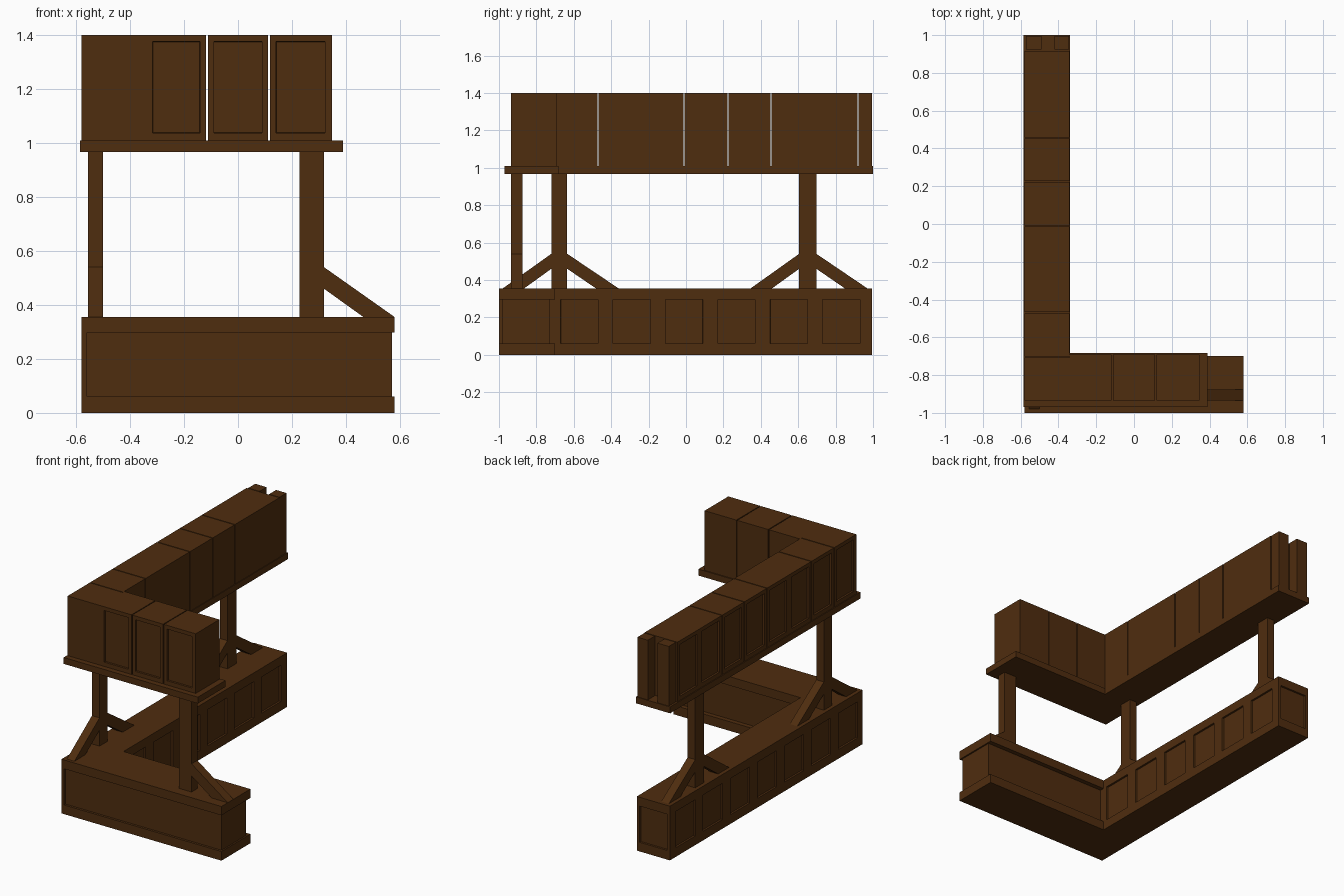
import bpy, bmesh
from mathutils import Vector

if "Cube" in bpy.data.objects:
    bpy.data.objects.remove(bpy.data.objects["Cube"])

wood = bpy.data.materials.new("dark_brown_wood")
wood.diffuse_color = (0.078, 0.026, 0.0046, 1)
wood.use_nodes = True
wood.node_tree.nodes["Principled BSDF"].inputs["Base Color"].default_value = wood.diffuse_color


def finish(name, bm):
    bmesh.ops.recalc_face_normals(bm, faces=bm.faces[:])
    me = bpy.data.meshes.new(name)
    bm.to_mesh(me)
    bm.free()
    me.materials.append(wood)
    ob = bpy.data.objects.new(name, me)
    bpy.context.collection.objects.link(ob)
    return ob


def box(name, x, y, z, panels=(), pz=(0, 0), depth=0.012):
    """Box with recessed panels; each panel is (axis, side, start, end)."""
    bm = bmesh.new()
    bmesh.ops.create_cube(bm, size=1)
    for v in bm.verts:
        v.co = [r[0] + (c + 0.5) * (r[1] - r[0]) for c, r in zip(v.co, (x, y, z))]
    cuts = set()
    for axis, side, a, b in panels:
        cuts |= {(1 - axis, a), (1 - axis, b), (2, pz[0]), (2, pz[1])}
    for axis, p in sorted(cuts):
        n = Vector((0, 0, 0))
        n[axis] = 1
        bmesh.ops.bisect_plane(bm, geom=bm.verts[:] + bm.edges[:] + bm.faces[:],
                               plane_co=n * p, plane_no=n, dist=1e-6)
    bm.normal_update()
    chosen = []
    for f in bm.faces:
        c = f.calc_center_median()
        for axis, side, a, b in panels:
            if f.normal[axis] * side > 0.9 and a < c[1 - axis] < b and pz[0] < c.z < pz[1]:
                chosen.append(f)
                break
    if chosen:
        bmesh.ops.inset_individual(bm, faces=chosen, thickness=0.001, depth=-depth)
    return finish(name, bm)


def prism(name, pts, axis, lo, hi):
    """Extrude a 2D outline along an axis (0: outline is y,z; 1: x,z; 2: x,y)."""
    bm = bmesh.new()

    def place(p, t):
        q = list(p)
        q.insert(axis, t)
        return bm.verts.new(q)
    a = [place(p, lo) for p in pts]
    b = [place(p, hi) for p in pts]
    bm.faces.new(a)
    bm.faces.new(b[::-1])
    for i in range(len(pts)):
        j = (i + 1) % len(pts)
        bm.faces.new((a[i], b[i], b[j], a[j]))
    return finish(name, bm)


# Lower counter: long arm with a row of recessed panels on both sides
H, Z0, Z1 = 0.355, 0.06, 0.297
XL, XI = -0.58, -0.34
panels = [(1, 1, -0.56, -0.36)]
for k in range(7):
    c = 0.83 - 0.28 * k
    panels.append((0, -1, c - 0.1, c + 0.1))
    if k < 6:
        panels.append((0, 1, c - 0.1, c + 0.1))
box("long_counter_base", (XL, XI), (-0.985, 0.995), (0, H), panels, (Z0, Z1))

# Lower counter: front arm, a recessed core between two ledges
box("front_counter_core", (XI, 0.57), (-0.985, -0.73), (Z0, Z1))
for label, z in (("bottom", (0, Z0)), ("top", (Z1, H))):
    box("front_counter_%s_ledge" % label, (XI, 0.58), (-0.985, -0.70), z)
    box("front_counter_%s_rail" % label, (XL, 0.58), (-1.0, -0.985), z)
box("front_counter_corner_stile", (XL, -0.56), (-1.0, -0.985), (Z0, Z1))

# Posts and their diagonal braces
PX, PY, SH = (-0.555, -0.50), (-0.935, -0.875), 0.967
box("corner_post", PX, (-0.72, -0.635), (H, SH))
box("rear_post", PX, (0.605, 0.697), (H, SH))
box("front_post", (0.227, 0.318), PY, (H, SH))


def brace(name, start, tip, axis, span):
    foot = start + (tip - start) * 0.56
    prism(name, [(start, 0.54), (tip, H), (foot, H), (start, 0.46)], axis, *span)


brace("corner_brace_front", -0.72, -0.98, 0, PX)
brace("corner_brace_back", -0.635, -0.36, 0, PX)
brace("rear_brace_front", 0.605, 0.345, 0, PX)
brace("rear_brace_back", 0.697, 0.97, 0, PX)
brace("front_brace", 0.318, 0.58, 1, PY)

# Shelf under the upper cabinets
prism("upper_shelf", [(-0.585, -0.97), (0.388, -0.97), (0.388, -0.683), (-0.338, -0.683),
                      (-0.338, 1.0), (-0.585, 1.0)], 2, SH, 1.009)

# Upper cabinets on the long arm, panelled on the outer side
CZ, PZ, G = (1.009, 1.40), (1.037, 1.375), 0.003
runs = [(-0.935, -0.705), (-0.705, -0.47), (-0.47, -0.01), (-0.01, 0.225),
        (0.225, 0.455), (0.455, 0.92)]
for i, (a, b) in enumerate(runs):
    n = 2 if b - a > 0.3 else 1
    w = (b - a) / n
    doors = [(0, -1, a + w * j + 0.027, a + w * (j + 1) - 0.027) for j in range(n)]
    box("long_cabinet_%d" % (i + 1), (XL, -0.342), (a + (G if i else 0), b - G), CZ, doors, PZ)

# Split end pieces with a slot between them
box("end_cabinet_outer", (-0.572, -0.49), (0.92 + G, 0.995), CZ)
box("end_cabinet_inner", (-0.42, -0.345), (0.92 + G, 0.995), CZ)

# Upper cabinets on the front arm, panelled on the front
for i, (a, b) in enumerate([(-0.342, -0.115), (-0.115, 0.115), (0.115, 0.348)]):
    box("front_cabinet_%d" % (i + 1), (a + (G if i else 0), b - (G if i < 2 else 0)),
        (-0.935, -0.69), CZ, [(1, -1, a + 0.026, b - 0.026)], PZ)
